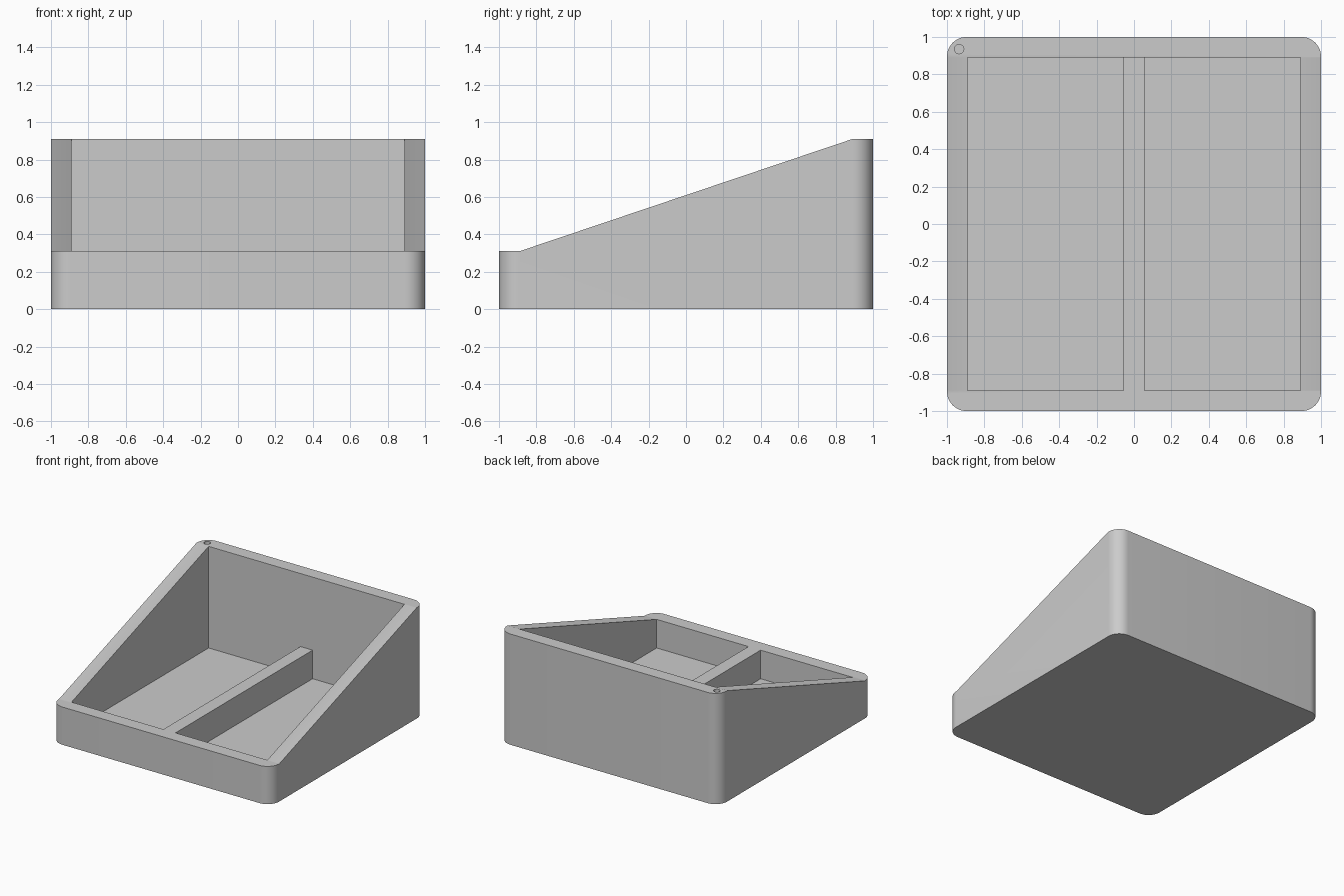
import bpy, bmesh, math
from mathutils import Matrix, Vector

if "Cube" in bpy.data.objects:
    bpy.data.objects.remove(bpy.data.objects["Cube"], do_unlink=True)

WALL, RADIUS = 0.11, 0.105
INNER = 1 - WALL
FRONT_Z, BACK_Z, FLOOR_Z = 0.31, 0.91, 0.075
RIB = 0.055                       # half width of the divider

grey = bpy.data.materials.new("plain grey")
grey.use_nodes = True
color = (0.6, 0.6, 0.6, 1)
grey.diffuse_color = color
grey.node_tree.nodes["Principled BSDF"].inputs["Base Color"].default_value = color


def add_object(name, bm):
    bmesh.ops.recalc_face_normals(bm, faces=bm.faces)
    mesh = bpy.data.meshes.new(name)
    bm.to_mesh(mesh)
    bm.free()
    mesh.materials.append(grey)
    obj = bpy.data.objects.new(name, mesh)
    bpy.context.collection.objects.link(obj)
    return obj


def prism(points, direction):
    bm = bmesh.new()
    face = bm.faces.new([bm.verts.new(p) for p in points])
    new = bmesh.ops.extrude_face_region(bm, geom=[face])["geom"]
    bmesh.ops.translate(bm, vec=Vector(direction),
                        verts=[v for v in new if isinstance(v, bmesh.types.BMVert)])
    return bm


# Sloped body: side profile pulled across, with rounded upright corners
side = [(-1, 0), (1, 0), (1, BACK_Z), (INNER, BACK_Z), (-INNER, FRONT_Z), (-1, FRONT_Z)]
bm = prism([(-1, y, z) for y, z in side], (2, 0, 0))
uprights = [e for e in bm.edges
            if abs((e.verts[0].co - e.verts[1].co).normalized().z) > 0.99]
bmesh.ops.bevel(bm, geom=uprights, offset=RADIUS, segments=12, profile=0.5,
                affect='EDGES')
tray = add_object("sloped_tray", bm)

# Cavity cutter: stepped section that leaves the low central divider
half = [(RIB, FRONT_Z), (RIB, FLOOR_Z), (INNER, FLOOR_Z), (INNER, 1.2)]
section = half + [(-x, z) for x, z in reversed(half)]
cavity = add_object("cavity_cutter",
                    prism([(x, -INNER, z) for x, z in section], (0, 2 * INNER, 0)))

# Small blind hole in the back right corner
bm = bmesh.new()
bmesh.ops.create_cone(bm, cap_ends=True, segments=32, radius1=0.025, radius2=0.025,
                      depth=0.4, matrix=Matrix.Translation((-0.935, 0.935, BACK_Z)))
hole = add_object("hole_cutter", bm)

for cutter in (cavity, hole):
    cutter.hide_render = True
    mod = tray.modifiers.new(cutter.name, 'BOOLEAN')
    mod.operation, mod.solver, mod.object = 'DIFFERENCE', 'EXACT', cutter

# Bake the cuts, drop the cutters and smooth the rounded corners
bpy.ops.object.select_all(action='DESELECT')
tray.select_set(True)
bpy.context.view_layer.objects.active = tray
bpy.ops.object.convert(target='MESH')
for cutter in (cavity, hole):
    bpy.data.objects.remove(cutter, do_unlink=True)
bpy.ops.object.shade_smooth_by_angle(angle=math.radians(30))
